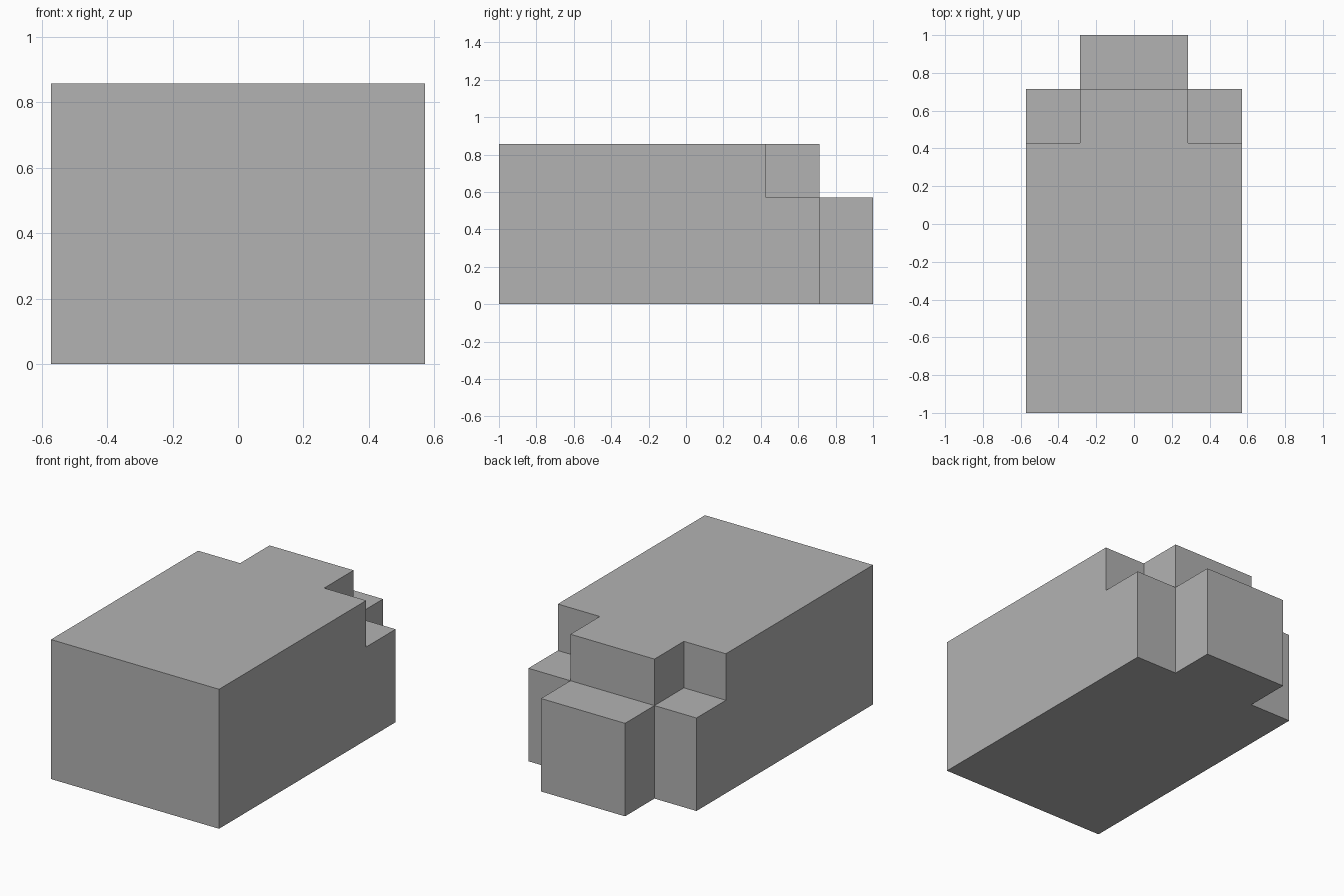
import bpy
import bmesh
from mathutils import Vector

# Remove the default cube
cube = bpy.data.objects.get("Cube")
if cube:
    bpy.data.objects.remove(cube, do_unlink=True)

UNIT = 2 / 7                      # the block is 4 x 7 x 3 units
XS, YS, ZS = (-2, -1, 1, 2), (-3.5, 1.5, 2.5, 3.5), (0, 2, 3)


def filled(i, j, k):
    """Each tier is a wide body with a narrow nose; the upper tier ends a step sooner."""
    if not (0 <= i < 3 and 0 <= j < 3 and 0 <= k < 2):
        return False
    reach = 2 - k                 # last row of the tier, holding its nose
    return j < reach or (j == reach and i == 1)


def add_face(bm, cell, axis, side):
    """Add the outer face of a cell on the given side of an axis."""
    u, v = (axis + 1) % 3, (axis + 2) % 3
    corners = [(0, 0), (1, 0), (1, 1), (0, 1)]
    verts = []
    for a, b in corners if side else reversed(corners):
        index = list(cell)
        index[axis] += side
        index[u] += a
        index[v] += b
        point = Vector((XS[index[0]], YS[index[1]], ZS[index[2]]))
        verts.append(bm.verts.new(point * UNIT))
    bm.faces.new(verts)


# Stepped body as one closed shell
bm = bmesh.new()
cells = [(i, j, k) for i in range(3) for j in range(3) for k in range(2)]
for cell in filter(lambda c: filled(*c), cells):
    for axis in range(3):
        for side in (0, 1):
            neighbour = list(cell)
            neighbour[axis] += 2 * side - 1
            if not filled(*neighbour):
                add_face(bm, cell, axis, side)

# Weld the shell and merge flat areas into single faces
bmesh.ops.remove_doubles(bm, verts=bm.verts, dist=0.001)
bmesh.ops.dissolve_limit(bm, angle_limit=0.01, verts=bm.verts, edges=bm.edges)
bmesh.ops.recalc_face_normals(bm, faces=bm.faces)
mesh = bpy.data.meshes.new("stepped_block")
bm.to_mesh(mesh)
bm.free()
block = bpy.data.objects.new("stepped_block", mesh)
bpy.context.collection.objects.link(block)

# Plain grey material
grey = bpy.data.materials.new("grey")
grey.use_nodes = True
colour = (0.448, 0.448, 0.448, 1)
grey.diffuse_color = colour
grey.node_tree.nodes["Principled BSDF"].inputs["Base Color"].default_value = colour
mesh.materials.append(grey)
